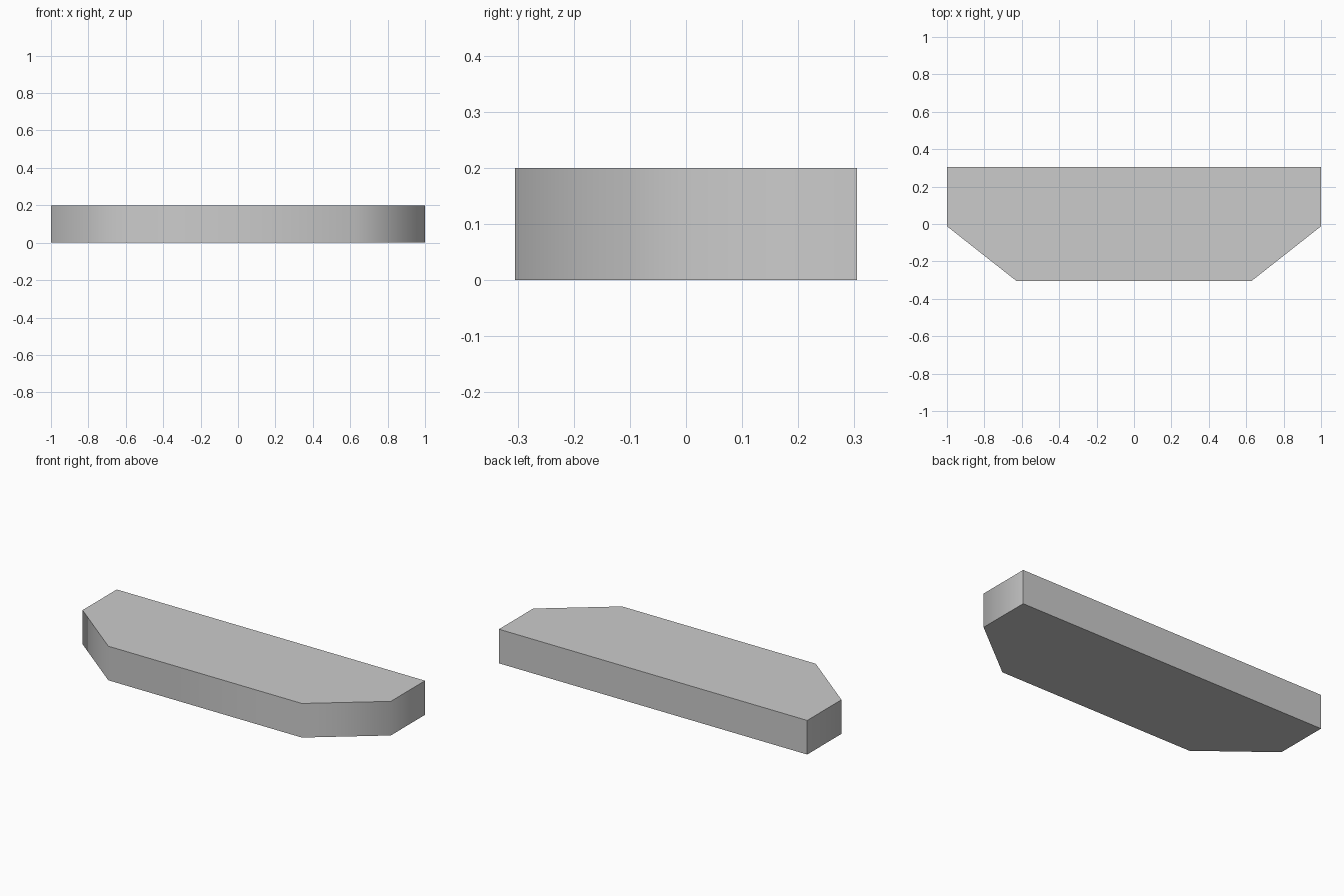
import bpy, bmesh, math

if "Cube" in bpy.data.objects:
    bpy.data.objects.remove(bpy.data.objects["Cube"])

# Half outline of the slab, mirrored across x = 0
HEIGHT = 0.2
right = [(0.628, -0.305), (1.0, -0.012), (1.0, 0.305)]
outline = right + [(-x, y) for x, y in reversed(right)]

# Slab: flat profile extruded straight up
bm = bmesh.new()
base = bm.faces.new([bm.verts.new((x, y, 0)) for x, y in outline])
top = bmesh.ops.extrude_face_region(bm, geom=[base], use_keep_orig=True)
verts = [v for v in top["geom"] if isinstance(v, bmesh.types.BMVert)]
bmesh.ops.translate(bm, vec=(0, 0, HEIGHT), verts=verts)
bmesh.ops.recalc_face_normals(bm, faces=bm.faces)
mesh = bpy.data.meshes.new("chamfered_slab")
bm.to_mesh(mesh)
bm.free()
slab = bpy.data.objects.new("chamfered_slab", mesh)
bpy.context.collection.objects.link(slab)

# Soft shading around the angled front corners, crisp right-angle edges
bpy.context.view_layer.objects.active = slab
slab.select_set(True)
bpy.ops.object.shade_smooth_by_angle(angle=math.radians(60))
